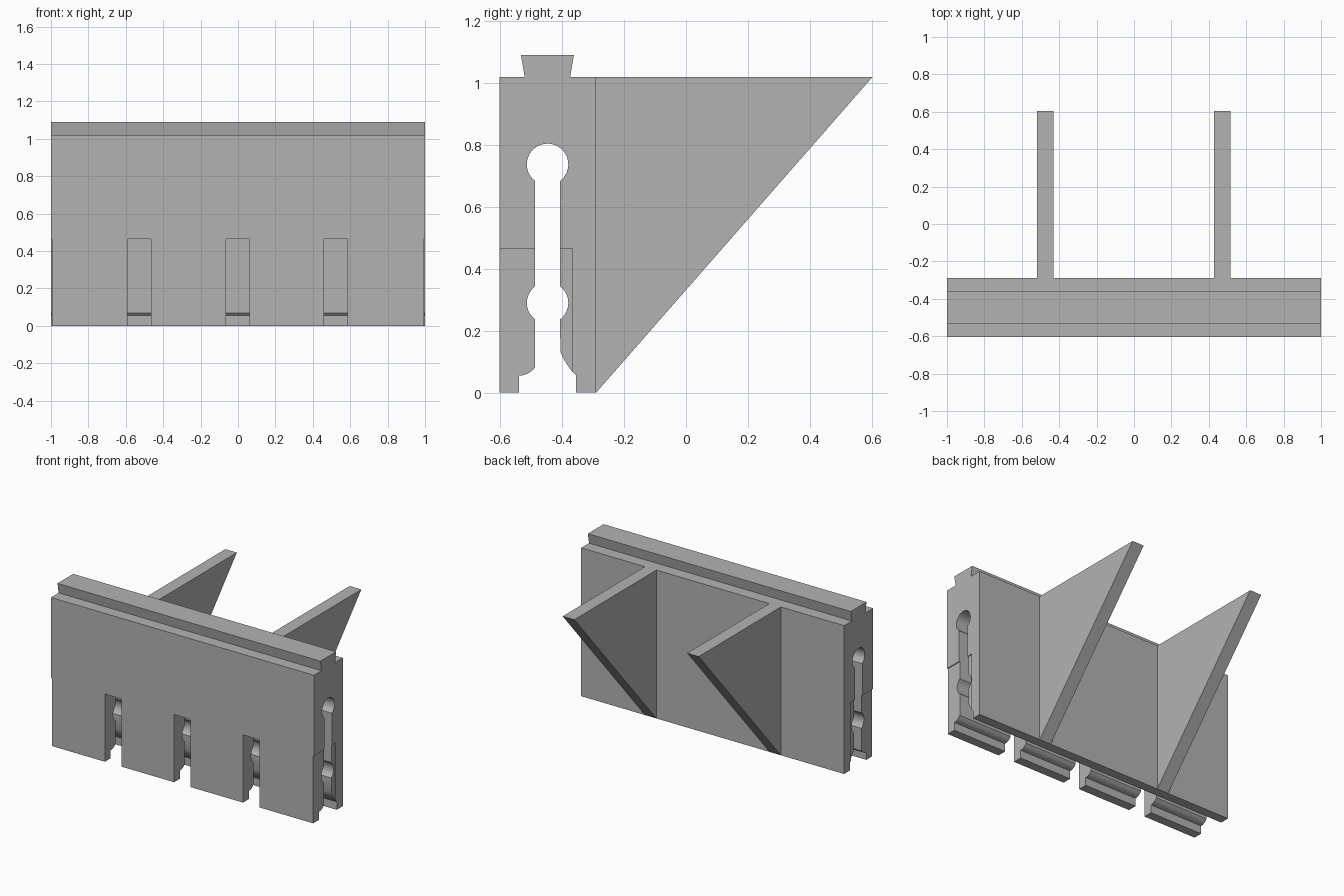
import bpy, bmesh, math

if "Cube" in bpy.data.objects:
    bpy.data.objects.remove(bpy.data.objects["Cube"])

grey = bpy.data.materials.new("plain grey")
grey.diffuse_color = (0.45, 0.45, 0.45, 1)
grey.use_nodes = True
grey.node_tree.nodes["Principled BSDF"].inputs["Base Color"].default_value = grey.diffuse_color


def extrude_x(name, profile, x0, x1):
    """Prism along x from a (y, z) profile."""
    bm = bmesh.new()
    face = bm.faces.new([bm.verts.new((x0, y, z)) for y, z in profile])
    res = bmesh.ops.extrude_face_region(bm, geom=[face])
    moved = [g for g in res["geom"] if isinstance(g, bmesh.types.BMVert)]
    bmesh.ops.translate(bm, verts=moved, vec=(x1 - x0, 0, 0))
    bmesh.ops.recalc_face_normals(bm, faces=bm.faces)
    mesh = bpy.data.meshes.new(name)
    bm.to_mesh(mesh)
    bm.free()
    mesh.materials.append(grey)
    obj = bpy.data.objects.new(name, mesh)
    bpy.context.collection.objects.link(obj)
    return obj


def arc(cz, a0, a1, n):
    """Points of a round channel bulge centred at height cz."""
    return [(-0.447 + 0.067 * math.cos(math.radians(a0 + (a1 - a0) * i / n)),
             cz + 0.067 * math.sin(math.radians(a0 + (a1 - a0) * i / n)))
            for i in range(n + 1)]


# Wall section: dovetail rail on top, keyhole channel open at the bottom
outer = [(-0.54, 0), (-0.603, 0), (-0.603, 1.02), (-0.521, 1.02), (-0.533, 1.09),
         (-0.362, 1.09), (-0.374, 1.02), (-0.29, 1.02), (-0.29, 0), (-0.355, 0)]
back_lip = [(-0.355, 0.055), (-0.37, 0.071), (-0.386, 0.093), (-0.398, 0.114),
            (-0.406, 0.133)]
front_lip = [(-0.487, 0.082), (-0.499, 0.069), (-0.512, 0.061), (-0.526, 0.056),
             (-0.54, 0.055)]
channel = (arc(0.29, -52.5, 52.5, 10) + arc(0.737, -52.5, 232.5, 28)
           + arc(0.29, 127.5, 232.5, 10))
wall = extrude_x("wall", outer + back_lip + channel + front_lip, -1, 1)

# Notches through the front leg, also shaving both ends
for cx in (-1.0565, -0.5275, -0.0015, 0.5225, 1.0565):
    notch = extrude_x("notch_cutter", [(-0.8, -0.2), (-0.367, -0.2),
                      (-0.367, 0.465), (-0.8, 0.465)], cx - 0.0625, cx + 0.0625)
    notch.hide_render = True
    mod = wall.modifiers.new("notch", 'BOOLEAN')
    mod.operation = 'DIFFERENCE'
    mod.solver = 'EXACT'
    mod.object = notch
    bpy.context.view_layer.objects.active = wall
    bpy.ops.object.modifier_apply(modifier=mod.name)
    bpy.data.objects.remove(notch)

# Smooth channel curves with crisp edges
bpy.ops.object.select_all(action='DESELECT')
wall.select_set(True)
bpy.context.view_layer.objects.active = wall
bpy.ops.object.shade_smooth_by_angle(angle=math.radians(25))

# Triangular brackets behind the wall
for side, cx in (("left", -0.475), ("right", 0.472)):
    extrude_x(side + "_bracket", [(-0.29, 0), (-0.29, 1.02), (0.603, 1.02)],
              cx - 0.044, cx + 0.044)
